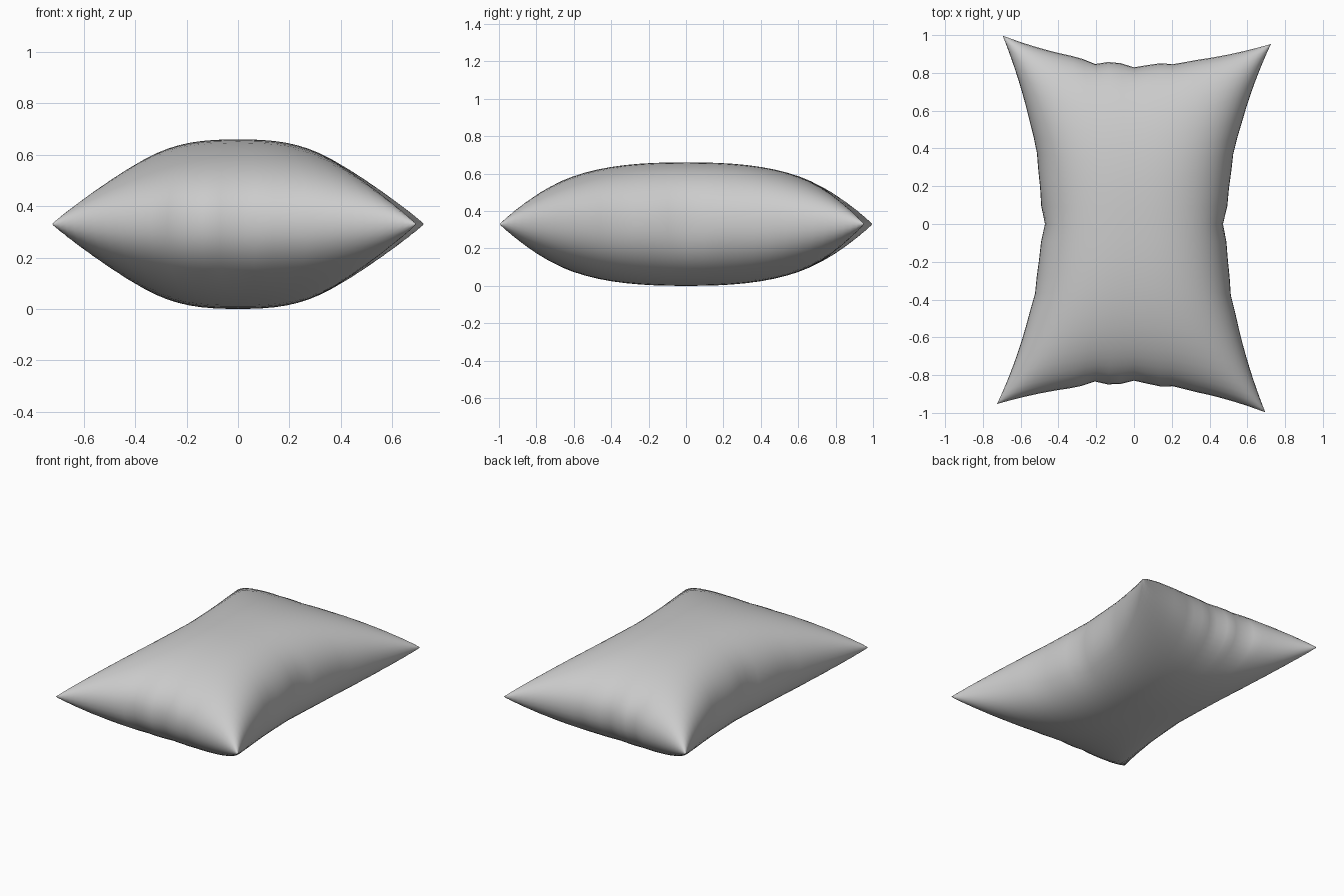
import bpy, bmesh, math

if "Cube" in bpy.data.objects:
    bpy.data.objects.remove(bpy.data.objects["Cube"])

N = 32          # grid divisions across the cushion
MID_Z = 0.33    # seam height

# Seam puckers: position along the edge, width, depth
SIDE_PUCKERS = [(-0.02, 0.05, 0.022), (0.42, 0.05, 0.010), (-0.40, 0.05, 0.008)]
END_PUCKERS = [(-0.30, 0.07, 0.022), (0.02, 0.08, 0.022), (0.32, 0.06, 0.012)]


def pucker(t, folds):
    return sum(d * math.exp(-((t - c) / w) ** 2) for c, w, d in folds)


def cushion_point(s, t, side):
    # Cluster rows near the seam so the rim is round
    u, v = math.sin(s * math.pi / 2), math.sin(t * math.pi / 2)
    au, av = abs(u), abs(v)
    # Outline: sides pulled in, corners drawn out, slightly skewed
    x = u * (0.49 + 0.22 * av ** 1.9) + 0.015 * v * u * u
    y = v * (0.85 + 0.125 * au ** 1.9) - 0.022 * u * v * v
    # Gathered folds along the seam
    x -= math.copysign(pucker(v, SIDE_PUCKERS) * au ** 8, u)
    y -= math.copysign(pucker(u, END_PUCKERS) * av ** 8, v)
    # Stuffed thickness
    puff = max(0, 1 - au ** 2.6) ** 0.47 * max(0, 1 - av ** 2.5) ** 0.47
    return x, y, MID_Z + side * 0.33 * puff


# Cushion: upper and lower panels joined at the seam
bm = bmesh.new()
for side in (1, -1):
    rows = [[bm.verts.new(cushion_point(2 * i / N - 1, 2 * j / N - 1, side))
             for i in range(N + 1)] for j in range(N + 1)]
    for j in range(N):
        for i in range(N):
            quad = [rows[j][i], rows[j][i + 1], rows[j + 1][i + 1], rows[j + 1][i]]
            bm.faces.new(quad if side > 0 else quad[::-1])
bmesh.ops.remove_doubles(bm, verts=bm.verts, dist=0.0001)
bmesh.ops.recalc_face_normals(bm, faces=bm.faces)
for f in bm.faces:
    f.smooth = True

mesh = bpy.data.meshes.new("pillow")
bm.to_mesh(mesh)
bm.free()
pillow = bpy.data.objects.new("pillow", mesh)
bpy.context.collection.objects.link(pillow)
